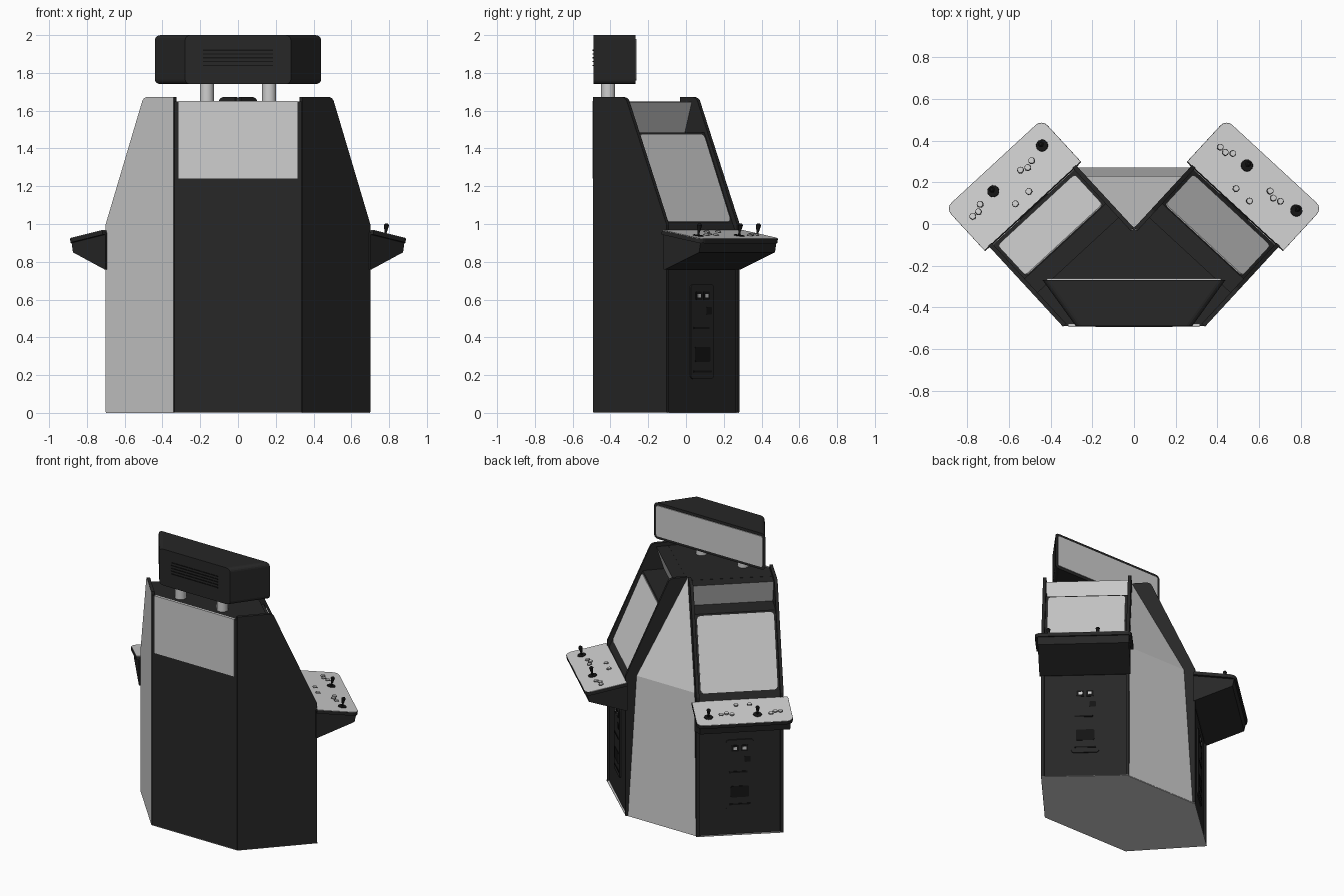
import bpy, bmesh, math
from mathutils import Matrix, Vector

if "Cube" in bpy.data.objects:
    bpy.data.objects.remove(bpy.data.objects["Cube"])


def material(name, value):
    m = bpy.data.materials.new(name)
    m.use_nodes = True
    color = (value, value, value, 1)
    m.diffuse_color = color
    m.node_tree.nodes["Principled BSDF"].inputs["Base Color"].default_value = color
    return m


BLACK = material("cabinet black", 0.02)
DARK = material("deep black", 0.007)
LIGHT = material("light grey", 0.62)

I = Matrix.Identity(4)
# Stands a side profile drawn as (depth, height) upright and extrudes it sideways
SIDE = Matrix(((0, 0, 1, 0), (1, 0, 0, 0), (0, 1, 0, 0), (0, 0, 0, 1)))
FLOOR = 0.004


def prism(name, pts, lo, hi, mat, m=I, accent=None):
    """Extrude a polygon; accent is a rule on a face that picks the light colour."""
    bm = bmesh.new()
    base = bm.faces.new([bm.verts.new((x, y, lo)) for x, y in pts])
    top = bmesh.ops.extrude_face_region(bm, geom=[base])["geom"]
    for v in top:
        if isinstance(v, bmesh.types.BMVert):
            v.co.z = hi
    bmesh.ops.recalc_face_normals(bm, faces=bm.faces)
    bm.normal_update()
    if accent:
        for f in bm.faces:
            f.material_index = int(accent(f))
    bm.transform(m)
    return finish(name, bm, mat)


def finish(name, bm, mat):
    me = bpy.data.meshes.new(name)
    bm.to_mesh(me)
    bm.free()
    me.materials.append(mat)
    me.materials.append(LIGHT)
    ob = bpy.data.objects.new(name, me)
    bpy.context.collection.objects.link(ob)
    return ob


def disc(name, r1, r2, lo, hi, mat, m, sides=16):
    bm = bmesh.new()
    bmesh.ops.create_cone(bm, cap_ends=True, segments=sides, radius1=r1, radius2=r2,
                          depth=hi - lo, matrix=m @ Matrix.Translation((0, 0, (lo + hi) / 2)))
    for f in bm.faces:
        f.smooth = len(f.verts) == 4
    for e in bm.edges:
        e.smooth = all(f.smooth for f in e.link_faces)
    return finish(name, bm, mat)


def rounded(w, y0, y1, radii):
    """Rectangle of half width w; radii are for the y0 end and the y1 end."""
    pts = []
    for i, (sx, y, r) in enumerate(((1, y1, radii[1]), (-1, y1, radii[1]),
                                    (-1, y0, radii[0]), (1, y0, radii[0]))):
        cy = y - r if y == y1 else y + r
        for k in range(5):
            a = math.radians(90 * i + 22.5 * k)
            pts.append((sx * (w - r) + r * math.cos(a), cy + r * math.sin(a)))
            if r == 0:
                break
    return pts


def tilt(y, z, angle, x=0):
    return Matrix.Translation((x, y, z)) @ Matrix.Rotation(math.radians(angle), 4, 'X')


def mirrored(half):
    return half + [(-x, y) for x, y in reversed(half) if x]


# Shared body: floor plate, rear core, infill between the two cabinets
prism("base_plate", mirrored([(0.34, -0.49), (0.7, -0.1), (0.28, 0.28), (0.27, 0.27)]),
      0, FLOOR, LIGHT)
prism("rear_core", mirrored([(0.336, -0.49), (0.42, -0.395), (0, -0.02)]), FLOOR, 1.648, BLACK)
prism("rear_panel", [(-0.315, -0.494), (0.315, -0.494), (0.315, -0.48), (-0.315, -0.48)],
      1.24, 1.65, LIGHT)

bm = bmesh.new()
rings = [[bm.verts.new((x, y, z)) for x, y in ((-w, w), (w, w), (0, -0.03))]
         for w, z in ((0.272, FLOOR), (0.23, 1.0))]
apex = bm.verts.new((0, -0.02, 1.67))
bm.faces.new(rings[0])
for i in range(3):
    a, b = rings[0][i], rings[0][i - 1]
    c, d = rings[1][i - 1], rings[1][i]
    bm.faces.new((a, b, c, d))
    bm.faces.new((d, c, apex))
bmesh.ops.recalc_face_normals(bm, faces=bm.faces)
finish("middle_infill", bm, LIGHT)

# Overhead sign on two posts
sign = prism("sign_box", [(-0.28, -0.49), (0.28, -0.49), (0.44, -0.268), (-0.44, -0.268)],
             1.74, 2.0, BLACK)
bm = bmesh.new()
bm.from_mesh(sign.data)
ends = [e for e in bm.edges
        if abs(e.verts[0].co.z - e.verts[1].co.z) < 0.01
        and e.verts[0].co.x * e.verts[1].co.x > 0]
bmesh.ops.bevel(bm, geom=ends, offset=0.025, segments=4, profile=0.5, affect='EDGES')
bm.to_mesh(sign.data)
bm.free()
prism("sign_face", rounded(0.42, -0.11, 0.11, (0.012, 0.012)), 0, 0.005, LIGHT,
      tilt(-0.268, 1.87, -90))
for k in range(5):
    prism("sign_vent", rounded(0.185, -0.003, 0.003, (0, 0)), 0, 0.004, DARK,
          tilt(-0.49, 1.84 + 0.02 * k, 90))
for x in (-0.165, 0.165):
    disc("sign_post", 0.037, 0.037, 1.64, 1.75, LIGHT, Matrix.Translation((x, -0.412, 0)), 24)

# Side profiles as (depth, height), with depth 0 at the front of a cabinet
BODY = [(-0.012, FLOOR), (-0.012, 0.965), (-0.03, 1.0), (-0.235, 1.485), (-0.375, 1.485),
        (-0.325, 1.647), (-0.45, 1.647), (-0.45, FLOOR)]
SHELL = [(0, FLOOR), (0, 1.0), (-0.278, 1.635), (-0.287, 1.655), (-0.3, 1.667), (-0.32, 1.672)]
CONSOLE = [(-0.01, 0.76), (0, 0.76), (0.245, 0.85), (0.258, 0.91), (-0.01, 0.955)]
STICKS = [(0.23, 0.18), (-0.091, 0.178)]
BUTTONS = [(-0.245, 0.155), (-0.21, 0.153), (-0.18, 0.174), (-0.054, 0.059),
           (0.034, 0.059), (0.074, 0.163), (0.108, 0.148), (0.144, 0.16)]

for side, out in (("left", 1), ("right", -1)):
    M = Matrix.Translation((out * 0.49, 0.09, 0)) @ Matrix.Rotation(math.radians(-42.7 * out), 4, 'Z')

    def n(part):
        return side + "_" + part

    # Cabinet body with a light hood panel above the screen
    prism(n("cabinet"), BODY, -0.27, 0.27, BLACK, M @ SIDE,
          lambda f: 1.5 < f.calc_center_median().y < 1.6 and abs(f.normal.z) < 0.1
          and f.normal.x > 0.5)
    # Side panels; one outer face is light
    for part, s, back in (("outer_panel", out, -0.53), ("inner_panel", -out, -0.41)):
        lo, hi = sorted((0.265 * s, 0.286 * s))
        rule = (lambda f: f.normal.z < -0.9) if (part, side) == ("outer_panel", "right") else None
        prism(n(part), SHELL + [(back, 1.672), (back, FLOOR)], lo, hi, BLACK, M @ SIDE, rule)

    # Screen
    prism(n("screen"), rounded(0.252, -0.252, 0.252, (0.025, 0.025)), 0, 0.006, LIGHT,
          M @ tilt(-0.1325, 1.2425, -67.1))

    # Control console
    prism(n("console"), CONSOLE, -0.296, 0.296, BLACK, M @ SIDE)
    T = M @ tilt(0, 0.965, -9.5)
    prism(n("console_rim"), rounded(0.315, -0.005, 0.275, (0, 0.04)), -0.022, 0, BLACK, T)
    prism(n("console_top"), rounded(0.313, -0.004, 0.273, (0, 0.039)), 0, 0.003, LIGHT, T)
    for x, y in STICKS:
        P = T @ Matrix.Translation((x, y, 0))
        disc(n("stick_base"), 0.03, 0.028, 0, 0.006, DARK, P, 20)
        disc(n("stick_shaft"), 0.006, 0.006, 0, 0.04, DARK, P, 10)
        disc(n("stick_grip"), 0.007, 0.014, 0.025, 0.06, DARK, P, 14)
        disc(n("stick_cap"), 0.014, 0.007, 0.06, 0.068, DARK, P, 14)
    for x, y in BUTTONS:
        P = T @ Matrix.Translation((x, y, 0))
        disc(n("button_ring"), 0.0165, 0.0165, 0, 0.005, BLACK, P)
        disc(n("button"), 0.0145, 0.013, 0, 0.01, LIGHT, P)

    # Coin door with slots, lock and return flap
    prism(n("coin_door"), rounded(0.09, -0.25, 0.25, (0.02, 0.02)), 0, 0.008, BLACK,
          M @ tilt(-0.012, 0.43, -90))
    for part, x, z, w, h, mat in (
            ("coin_frame", -0.03, 0.62, 0.024, 0.022, DARK), ("coin_frame", 0.03, 0.62, 0.024, 0.022, DARK),
            ("coin_light", -0.03, 0.62, 0.012, 0.01, LIGHT), ("coin_light", 0.03, 0.62, 0.012, 0.01, LIGHT),
            ("lock_plate", -0.05, 0.54, 0.02, 0.02, DARK), ("coin_bar", 0.01, 0.45, 0.06, 0.006, DARK),
            ("return_flap", 0, 0.31, 0.06, 0.04, DARK), ("door_sill", 0, 0.22, 0.07, 0.005, DARK)):
        prism(n(part), rounded(w, -h, h, (h / 4, h / 4)), 0, 0.014 if mat == LIGHT else 0.011, mat,
              M @ tilt(-0.012, z, -90, x))
